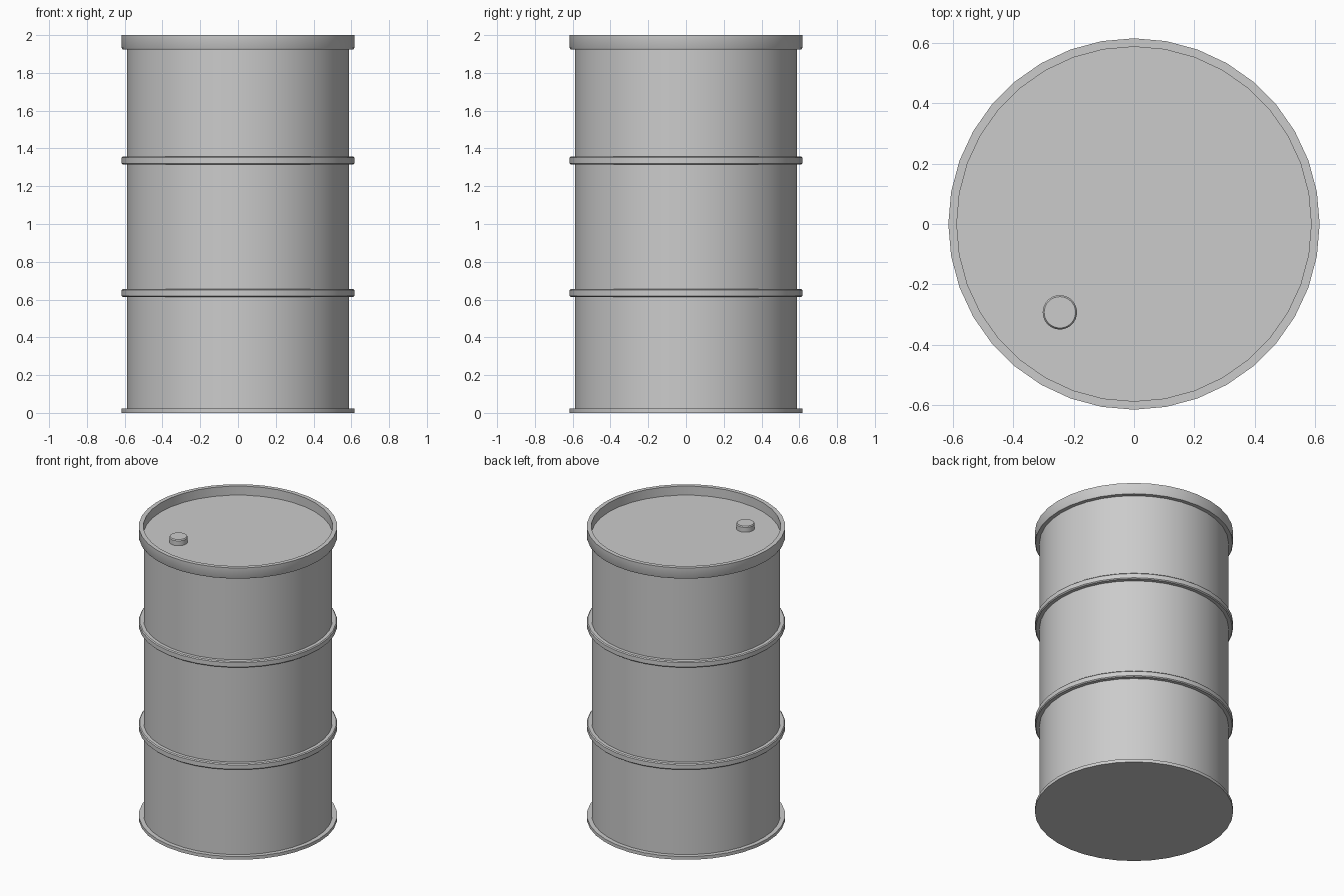
import bpy, bmesh, math

if "Cube" in bpy.data.objects:
    bpy.data.objects.remove(bpy.data.objects["Cube"])

SIDES = 36
R_BODY, R_RIM = 0.587, 0.616


def lathe(name, profile, sides, centre=(0, 0, 0)):
    """Revolve (radius, z) points round z; radius 0 becomes a single pole vertex."""
    bm = bmesh.new()
    rings = []
    for r, z in profile:
        if r == 0:
            rings.append([bm.verts.new((0, 0, z))] * sides)
        else:
            rings.append([bm.verts.new((r * math.cos(a), r * math.sin(a), z))
                          for a in (2 * math.pi * i / sides for i in range(sides))])
    for low, high in zip(rings, rings[1:]):
        for i in range(sides):
            j = (i + 1) % sides
            corners = dict.fromkeys((low[i], low[j], high[j], high[i]))
            bm.faces.new(list(corners))
    bmesh.ops.recalc_face_normals(bm, faces=bm.faces)
    mesh = bpy.data.meshes.new(name)
    bm.to_mesh(mesh)
    bm.free()
    obj = bpy.data.objects.new(name, mesh)
    obj.location = centre
    bpy.context.collection.objects.link(obj)
    bpy.ops.object.select_all(action='DESELECT')
    obj.select_set(True)
    bpy.context.view_layer.objects.active = obj
    bpy.ops.object.shade_smooth_by_angle(angle=math.radians(30))
    return obj


def hoop(z0, z1, b=0.006):
    """Raised band with slightly chamfered corners."""
    return [(R_BODY, z0), (R_RIM - b, z0), (R_RIM, z0 + b),
            (R_RIM, z1 - b), (R_RIM - b, z1), (R_BODY, z1)]


# Drum shell: base flange, two hoops, top rim and recessed lid
shell = [(0, 0), (R_RIM, 0), (R_RIM, 0.022), (R_BODY, 0.022)]
shell += hoop(0.614, 0.656) + hoop(1.315, 1.357)
shell += [(R_BODY, 1.925), (R_RIM - 0.004, 1.925), (R_RIM, 1.932),
          (R_RIM, 2.0), (R_BODY + 0.001, 2.0), (R_BODY + 0.001, 1.938), (0, 1.938)]
lathe("drum_shell", shell, SIDES)

# Filler cap on the lid
cap = [(0, -0.003), (0.057, -0.003), (0.057, 0.033), (0.052, 0.040), (0, 0.040)]
lathe("filler_cap", cap, 32, (-0.246, -0.293, 1.938))
